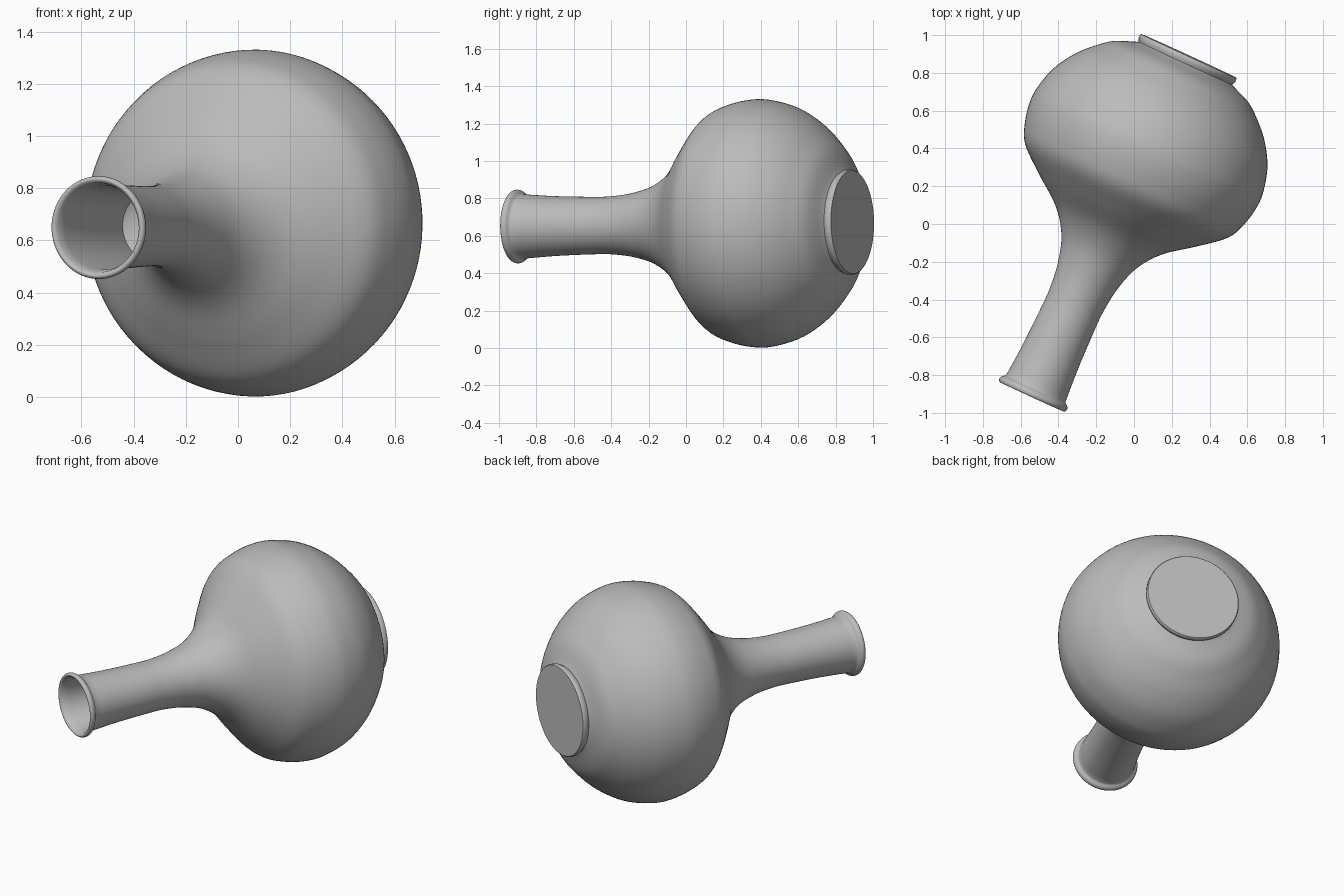
import bpy, bmesh, math
from mathutils import Vector, Matrix

if "Cube" in bpy.data.objects:
    bpy.data.objects.remove(bpy.data.objects["Cube"])

SEGMENTS = 96


def smooth_profile(points, steps=5):
    """Catmull-Rom curve through (radius, distance) points."""
    pts = [Vector(p) for p in points]
    pts = [2 * pts[0] - pts[1]] + pts + [2 * pts[-1] - pts[-2]]
    out = []
    for a, b, c, d in zip(pts, pts[1:], pts[2:], pts[3:]):
        for i in range(steps):
            t = i / steps
            out.append(0.5 * (2 * b + (c - a) * t + (2 * a - 5 * b + 4 * c - d) * t * t
                              + (3 * b - a - 3 * c + d) * t ** 3))
    return out + [pts[-2]]


# Foot: flat disc with a slightly undercut edge
foot = [Vector(p) for p in [(0, 0), (0.276, 0), (0.281, 0.006), (0.281, 0.025), (0.272, 0.042)]]

# Round body flowing into the long neck
body = smooth_profile([
    (0.283, 0.048), (0.39, 0.092), (0.465, 0.15), (0.55, 0.238), (0.622, 0.355),
    (0.658, 0.48), (0.663, 0.57), (0.642, 0.68), (0.593, 0.785), (0.465, 0.895),
    (0.31, 1.015), (0.218, 1.14), (0.173, 1.28), (0.155, 1.42), (0.154, 1.54),
    (0.160, 1.75), (0.172, 1.935)])

# Flared, rounded lip
lip = smooth_profile([(0.176, 1.943), (0.191, 1.955), (0.197, 1.97), (0.193, 1.983),
                      (0.183, 1.987), (0.172, 1.978)], 3)

# Hollow inside of the neck, closed deep down
bore = [Vector(p) for p in [(0.162, 1.93), (0.148, 1.75), (0.140, 1.54), (0.139, 1.45),
                            (0.115, 1.43), (0.06, 1.42), (0, 1.415)]]

# Revolve the whole profile around the vase axis
bm = bmesh.new()
profile = foot + body + lip + bore
verts = [bm.verts.new((p.x, 0, p.y)) for p in profile]
edges = [bm.edges.new(pair) for pair in zip(verts, verts[1:])]
bmesh.ops.spin(bm, geom=verts + edges, cent=(0, 0, 0), axis=(0, 0, 1),
               angle=math.tau, steps=SEGMENTS, use_merge=True)
bmesh.ops.remove_doubles(bm, verts=bm.verts, dist=0.0003)
bmesh.ops.recalc_face_normals(bm, faces=bm.faces)

# Lay the vase down, foot to the back right and mouth to the front left
axis = Vector((-0.418, -0.909, -0.012)).normalized()
turn = Vector((0, 0, 1)).rotation_difference(axis).to_matrix().to_4x4()
bm.transform(Matrix.Translation((0.29, 0.89, 0.673)) @ turn)

mesh = bpy.data.meshes.new("vase")
bm.to_mesh(mesh)
bm.free()
vase = bpy.data.objects.new("vase", mesh)
bpy.context.collection.objects.link(vase)

# Plain grey clay
clay = bpy.data.materials.new("grey clay")
clay.diffuse_color = (0.5, 0.5, 0.5, 1)
clay.use_nodes = True
clay.node_tree.nodes["Principled BSDF"].inputs["Base Color"].default_value = clay.diffuse_color
mesh.materials.append(clay)

bpy.context.view_layer.objects.active = vase
vase.select_set(True)
bpy.ops.object.shade_smooth_by_angle(angle=math.radians(40))
